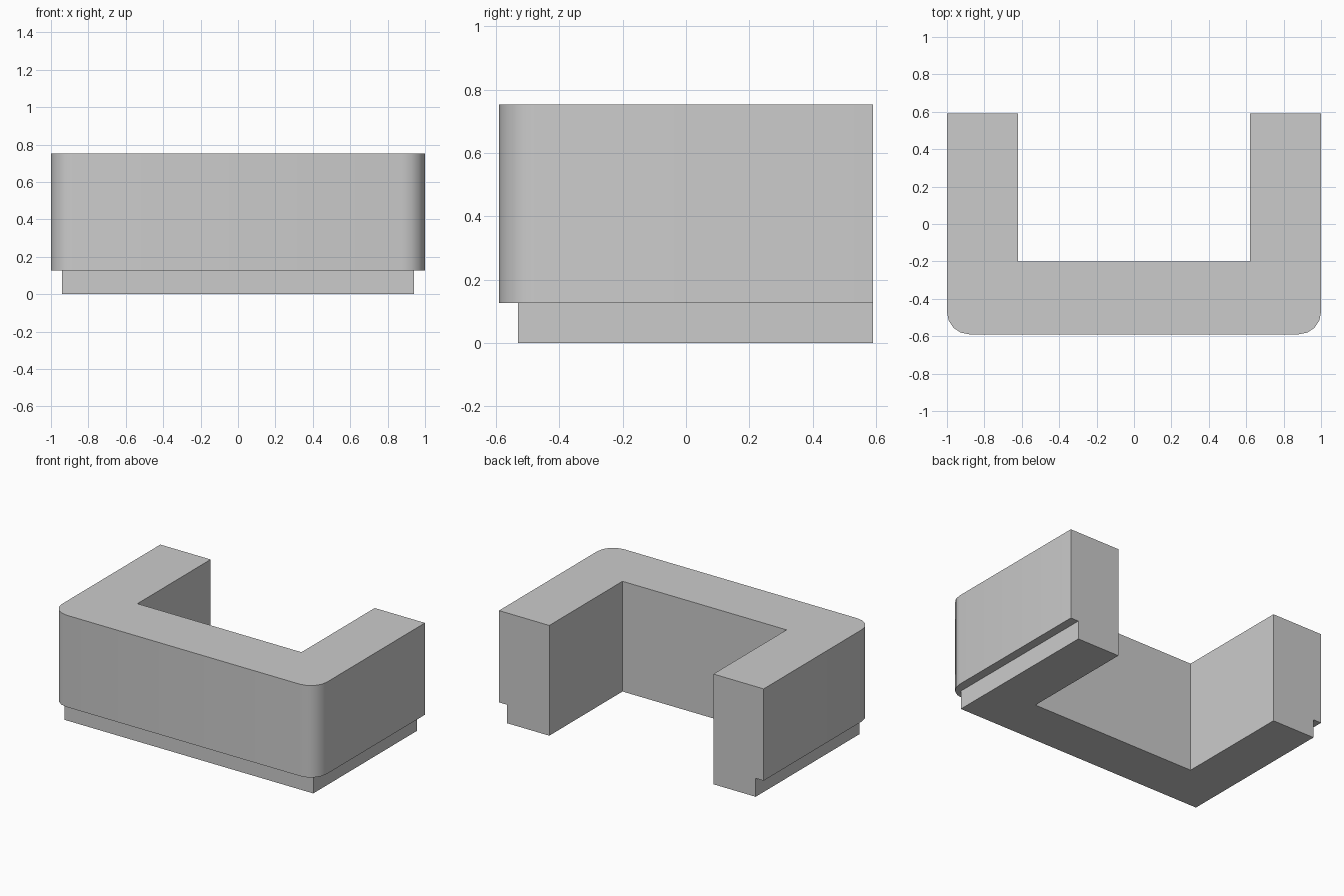
import bpy
import bmesh
from math import sin, cos, pi

cube = bpy.data.objects.get("Cube")
if cube:
    bpy.data.objects.remove(cube, do_unlink=True)

HALF_X, HALF_Y = 1.0, 0.59
INNER_X, INNER_Y = 0.62, -0.2
TOP, PLINTH_TOP = 0.753, 0.126
RECESS, RADIUS, STEPS = 0.06, 0.12, 4

grey = bpy.data.materials.new("counter grey")
grey.use_nodes = True
colour = (0.6, 0.6, 0.6, 1)
grey.diffuse_color = colour
grey.node_tree.nodes["Principled BSDF"].inputs["Base Color"].default_value = colour


def mirrored(half):
    """Complete a path given from its right-hand end to the middle."""
    return half + [(-x, y) for x, y in reversed(half)]


def build(name, outer, inner, z0, z1, floor, lid):
    """Extrude a U outline, closing it with the given floor outline and lid."""
    bm = bmesh.new()
    outline = outer + inner[::-1]
    low = [bm.verts.new((x, y, z0)) for x, y in outline]
    high = [bm.verts.new((x, y, z1)) for x, y in outline]
    n = len(outline)
    for i in range(n):
        j = (i + 1) % n
        bm.faces.new((low[i], low[j], high[j], high[i]))
    if lid:
        bm.faces.new(high)
    bm.faces.new([bm.verts.new((x, y, z0)) for x, y in reversed(floor)])
    bmesh.ops.remove_doubles(bm, verts=bm.verts, dist=0.0001)
    mesh = bpy.data.meshes.new(name)
    bm.to_mesh(mesh)
    bm.free()
    mesh.materials.append(grey)
    obj = bpy.data.objects.new(name, mesh)
    bpy.context.collection.objects.link(obj)
    bpy.ops.object.select_all(action="DESELECT")
    obj.select_set(True)
    bpy.context.view_layer.objects.active = obj
    bpy.ops.object.shade_smooth_by_angle()


# Plan paths, running from the back left-hand end round the front (-x first)
arc = [(-HALF_X + RADIUS * (1 - cos(a)), -HALF_Y + RADIUS * (1 - sin(a)))
       for a in (i * pi / 2 / STEPS for i in range(STEPS + 1))]
body_path = mirrored([(-HALF_X, HALF_Y)] + arc)
plinth_path = mirrored([(-HALF_X + RECESS, HALF_Y),
                        (-HALF_X + RECESS, -HALF_Y + RECESS)])
inner_path = mirrored([(-INNER_X, HALF_Y), (-INNER_X, INNER_Y)])

# Counter body, whose underside is only the overhanging ledge
build("counter_body", body_path, inner_path, PLINTH_TOP, TOP,
      body_path + plinth_path[::-1], True)

# Recessed plinth, open where it meets the body
build("counter_plinth", plinth_path, inner_path, 0, PLINTH_TOP,
      plinth_path + inner_path[::-1], False)
